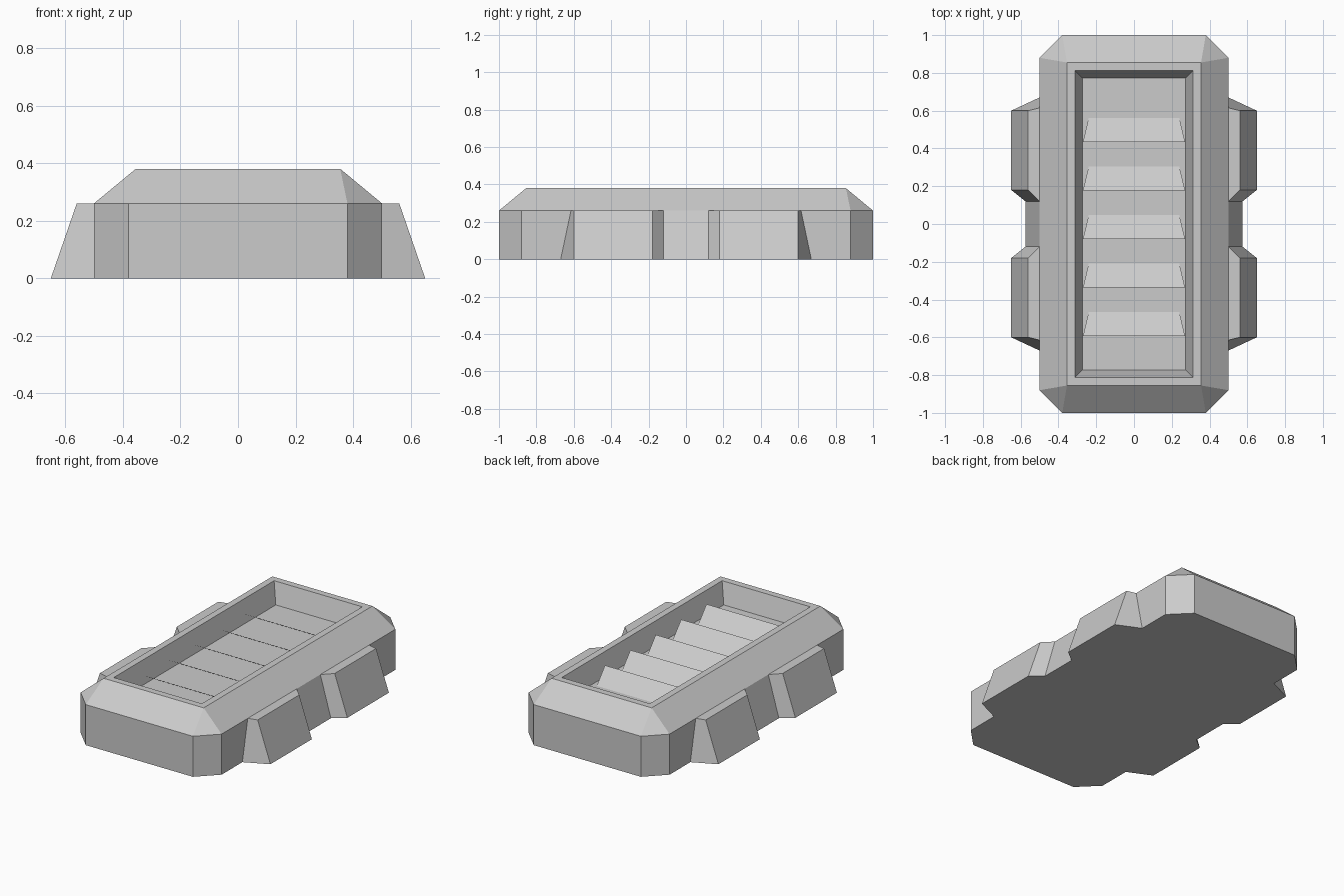
import bpy, bmesh

# Remove the default cube
cube = bpy.data.objects.get("Cube")
if cube:
    bpy.data.objects.remove(cube, do_unlink=True)

# One flat grey for the whole model
grey = bpy.data.materials.new("light_grey")
grey.use_nodes = True
GREY = (0.6, 0.6, 0.6, 1)
grey.diffuse_color = GREY
grey.node_tree.nodes["Principled BSDF"].inputs["Base Color"].default_value = GREY

SHOULDER, TOP, FLOOR = 0.26, 0.38, 0.25


def finish(bm, name):
    mesh = bpy.data.meshes.new(name)
    bm.to_mesh(mesh)
    bm.free()
    mesh.materials.append(grey)
    obj = bpy.data.objects.new(name, mesh)
    bpy.context.collection.objects.link(obj)
    return obj


# Body: clipped-corner block with a sloped shoulder and a sunken tray
bm = bmesh.new()
for sx in (-1, 1):
    for sy in (-1, 1):
        for z in (0, SHOULDER):
            bm.verts.new((sx * 0.38, sy, z))
            bm.verts.new((sx * 0.5, sy * 0.88, z))
        bm.verts.new((sx * 0.355, sy * 0.855, TOP))
bmesh.ops.convex_hull(bm, input=bm.verts[:])
bmesh.ops.dissolve_limit(bm, angle_limit=0.02, verts=bm.verts[:], edges=bm.edges[:])
bmesh.ops.recalc_face_normals(bm, faces=bm.faces[:])
lid = max(bm.faces, key=lambda f: f.calc_center_median().z)
bmesh.ops.inset_region(bm, faces=[lid], thickness=0.06)
bmesh.ops.inset_region(bm, faces=[lid], thickness=0.055)
for v in lid.verts:
    v.co.z = FLOOR
finish(bm, "body")

# Side skirts: two sloped pods joined by a narrower sloped web
half_low = [(0.5, 0.67), (0.65, 0.6), (0.65, 0.18), (0.575, 0.12)]
half_high = [(0.5, 0.615), (0.56, 0.6), (0.56, 0.18), (0.5, 0.12)]


def ring(bm, half, z):
    points = half + [(x, -y) for x, y in reversed(half)]
    return [bm.verts.new((x, y, z)) for x, y in points]


bm = bmesh.new()
low, high = ring(bm, half_low, 0), ring(bm, half_high, SHOULDER)
for i in range(len(low) - 1):
    bm.faces.new((low[i], low[i + 1], high[i + 1], high[i]))
bm.faces.new(low[::-1])
bm.faces.new(high[:4])
bm.faces.new(high[4:])
bmesh.ops.recalc_face_normals(bm, faces=bm.faces[:])
skirt = finish(bm, "side_skirts")
skirt.modifiers.new("mirror", "MIRROR")

# Louvre slats: thin sloping sheets rising towards the front
for i in range(5):
    y = 0.435 - i * 0.257
    bm = bmesh.new()
    corners = [(-0.27, y, 0.325), (0.27, y, 0.325),
               (0.24, y + 0.127, FLOOR), (-0.24, y + 0.127, FLOOR)]
    bm.faces.new([bm.verts.new(c) for c in corners])
    finish(bm, f"slat_{i + 1}")
